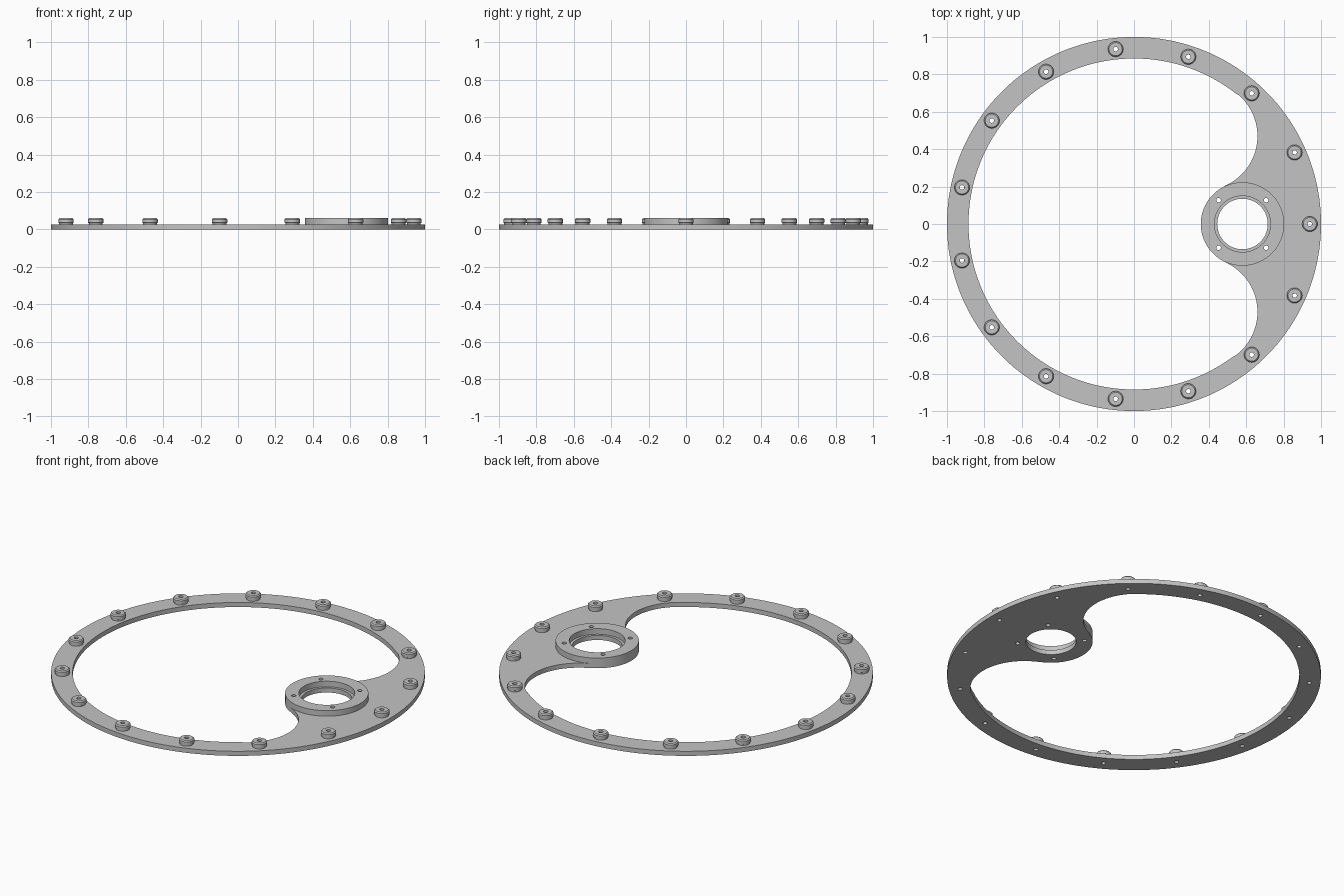
import bpy
import bmesh
from math import cos, sin, pi, atan2, hypot, radians

if "Cube" in bpy.data.objects:
    bpy.data.objects.remove(bpy.data.objects["Cube"])

PLATE_TOP, TOP = 0.027, 0.06
RING_IN = 0.885
HUB_X, HUB_R, BORE_R, RECESS_R = 0.58, 0.223, 0.135, 0.15
FILLET_X, FILLET_Y, FILLET_R = 0.37, 0.47, 0.29
BOSS_COUNT, BOSS_PITCH, HOLE_R = 15, 0.94, 0.012

metal = bpy.data.materials.new("light_grey_metal")
metal.use_nodes = True
grey = (0.55, 0.55, 0.55, 1)
metal.diffuse_color = grey
metal.node_tree.nodes["Principled BSDF"].inputs["Base Color"].default_value = grey


def arc(cx, cy, r, start, end, steps):
    return [(cx + r * cos(start + (end - start) * i / steps),
             cy + r * sin(start + (end - start) * i / steps)) for i in range(steps)]


def circle(cx, cy, r, steps=24):
    return arc(cx, cy, r, 0, 2 * pi, steps)


def smooth(obj):
    bpy.ops.object.select_all(action='DESELECT')
    obj.select_set(True)
    bpy.context.view_layer.objects.active = obj
    bpy.ops.object.shade_smooth_by_angle(angle=radians(30))


def extrude_outline(name, loops, z0, z1):
    """Solid from one outer loop and any number of hole loops."""
    curve = bpy.data.curves.new(name, 'CURVE')
    curve.dimensions = '2D'
    curve.fill_mode = 'BOTH'
    curve.extrude = (z1 - z0) / 2
    for loop in loops:
        spline = curve.splines.new('POLY')
        spline.points.add(len(loop) - 1)
        for point, (x, y) in zip(spline.points, loop):
            point.co = (x, y, 0, 1)
        spline.use_cyclic_u = True
    obj = bpy.data.objects.new(name, curve)
    bpy.context.collection.objects.link(obj)
    bpy.ops.object.select_all(action='DESELECT')
    obj.select_set(True)
    bpy.context.view_layer.objects.active = obj
    bpy.ops.object.convert(target='MESH')
    obj = bpy.context.view_layer.objects.active
    bm = bmesh.new()
    bm.from_mesh(obj.data)
    bmesh.ops.translate(bm, verts=bm.verts, vec=(0, 0, (z0 + z1) / 2))
    bmesh.ops.remove_doubles(bm, verts=bm.verts, dist=0.00001)
    bmesh.ops.recalc_face_normals(bm, faces=bm.faces)
    bm.to_mesh(obj.data)
    bm.free()
    obj.data.materials.clear()
    obj.data.materials.append(metal)
    smooth(obj)
    return obj


def lathe_mesh(name, profile, steps=32):
    """Closed (radius, z) profile turned about z."""
    bm = bmesh.new()
    rings = [[bm.verts.new((r * cos(2 * pi * i / steps), r * sin(2 * pi * i / steps), z))
              for i in range(steps)] for r, z in profile]
    for k, low in enumerate(rings):
        high = rings[(k + 1) % len(rings)]
        for i in range(steps):
            j = (i + 1) % steps
            bm.faces.new((low[i], low[j], high[j], high[i]))
    bmesh.ops.recalc_face_normals(bm, faces=bm.faces)
    mesh = bpy.data.meshes.new(name)
    bm.to_mesh(mesh)
    bm.free()
    mesh.materials.append(metal)
    return mesh


# Shared hole positions
boss_spots = [(BOSS_PITCH * cos(2 * pi * k / BOSS_COUNT),
               BOSS_PITCH * sin(2 * pi * k / BOSS_COUNT)) for k in range(BOSS_COUNT)]
hub_holes = [circle(HUB_X + sx * 0.127, sy * 0.127, HOLE_R)
             for sx in (-1, 1) for sy in (-1, 1)]

# Plate opening: ring arc, fillet, hub arc, fillet
ring_angle = atan2(FILLET_Y, FILLET_X)
hub_angle = atan2(FILLET_Y, HUB_X - FILLET_X)
opening = (
    arc(0, 0, RING_IN, ring_angle, 2 * pi - ring_angle, 120)
    + arc(FILLET_X, -FILLET_Y, FILLET_R, -ring_angle, hub_angle, 40)
    + arc(HUB_X, 0, HUB_R, pi + hub_angle, pi - hub_angle, 40)
    + arc(FILLET_X, FILLET_Y, FILLET_R, -hub_angle, ring_angle, 40))

# Flat ring plate with the web reaching in to the hub
extrude_outline("ring_plate",
                [circle(0, 0, 1, 180), opening, circle(HUB_X, 0, BORE_R, 72)]
                + hub_holes + [circle(x, y, HOLE_R) for x, y in boss_spots],
                0, PLATE_TOP)

# Raised hub collar with a wider recess above the bore
extrude_outline("hub_collar",
                [circle(HUB_X, 0, HUB_R, 96), circle(HUB_X, 0, RECESS_R, 72)] + hub_holes,
                PLATE_TOP, TOP)

# Drilled bosses around the ring
boss_mesh = lathe_mesh("boss", [
    (HOLE_R, PLATE_TOP), (0.037, PLATE_TOP), (0.037, 0.034), (0.041, 0.036),
    (0.041, 0.054), (0.035, TOP), (HOLE_R, TOP)])
for k, (x, y) in enumerate(boss_spots):
    boss = bpy.data.objects.new(f"boss_{k + 1}", boss_mesh)
    boss.location = (x, y, 0)
    bpy.context.collection.objects.link(boss)
smooth(boss)
